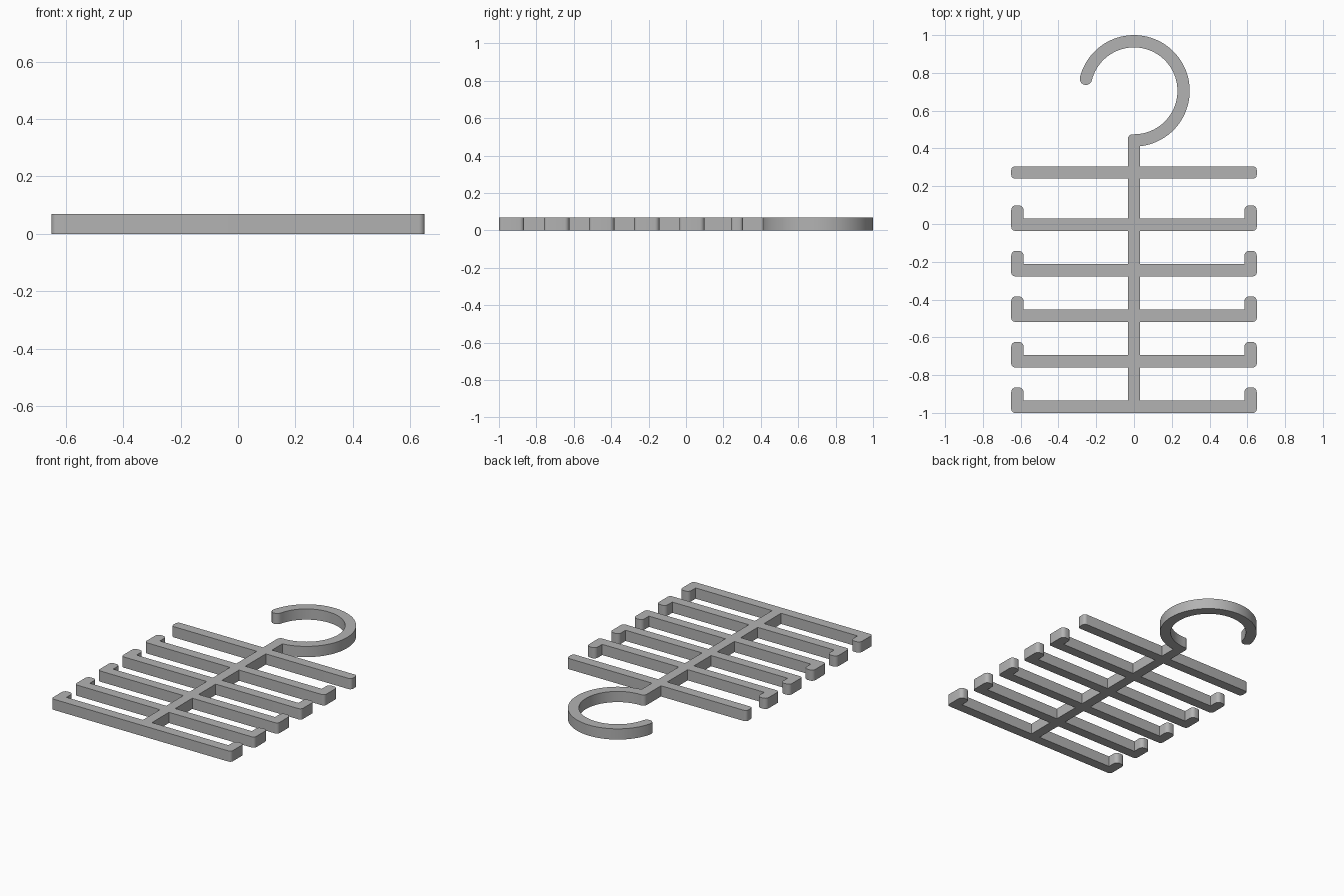
import bpy
import bmesh
from math import asin, pi, cos, sin, sqrt, radians
from mathutils import Vector

cube = bpy.data.objects.get("Cube")
if cube:
    bpy.data.objects.remove(cube, do_unlink=True)

THICK = 0.07            # height of the flat plate
BAR = 0.065             # width of every bar
HALF = BAR / 2
REACH = 0.65            # half length of a rung
TIP = 0.135             # height of the upturned rung ends
HOOK = Vector((0, 0.705))
OUTER, INNER = 0.295, 0.23
HOOK_END = radians(166)


def arc(center, radius, start, end, steps):
    return [center + radius * Vector((cos(a), sin(a)))
            for a in (start + (end - start) * i / steps for i in range(steps + 1))]


def rounded(corners, steps=6):
    """Turn (x, y, radius) right-angled corners into outline points."""
    points = []
    for i, (x, y, r) in enumerate(corners):
        p = Vector((x, y))
        if r == 0:
            points.append(p)
            continue
        before = (Vector(corners[i - 1][:2]) - p).normalized()
        after = (Vector(corners[i + 1][:2]) - p).normalized()
        for k in range(steps + 1):
            t = k / steps * pi / 2
            points.append(p + r * (before * (1 - sin(t)) + after * (1 - cos(t))))
    return points


# Right half of the ladder, from the bottom up
side = [(0, -1, 0)]
for i in range(5):
    y = -1 + 0.241 * i
    if i:
        side.append((HALF, y, 0))
    side += [(REACH, y, 0.02), (REACH, y + TIP, 0.025),
             (REACH - BAR, y + TIP, 0.025), (REACH - BAR, y + BAR, 0),
             (HALF, y + BAR, 0)]
# Plain top rung
y = 0.24
side += [(HALF, y, 0), (REACH, y, 0.02), (REACH, y + BAR, 0.02), (HALF, y + BAR, 0)]
right = rounded(side)
left = [Vector((-p.x, p.y)) for p in reversed(right[1:])]

# Hook: outer arc, round tip, inner arc back to the spine
middle = (OUTER + INNER) / 2
tip_center = HOOK + middle * Vector((cos(HOOK_END), sin(HOOK_END)))
hook = arc(HOOK, OUTER, -pi / 2 + asin(HALF / OUTER), HOOK_END, 64)
hook += arc(tip_center, HALF, HOOK_END, HOOK_END + pi, 12)[1:-1]
hook += arc(HOOK, INNER, HOOK_END, -pi / 2, 64)

# Rounded shoulder where the spine meets the hook
top = HOOK.y - INNER
shoulder = rounded([(0, top, 0), (-HALF, top, 0.025), (-HALF, 0.4, 0)])[1:-1]

# Extrude the whole outline into one plate
bm = bmesh.new()
outline = right + hook + shoulder + left
face = bm.faces.new([bm.verts.new((p.x, p.y, 0)) for p in outline])
extruded = bmesh.ops.extrude_face_region(bm, geom=[face], use_keep_orig=True)
verts = [v for v in extruded["geom"] if isinstance(v, bmesh.types.BMVert)]
bmesh.ops.translate(bm, verts=verts, vec=(0, 0, THICK))
bmesh.ops.recalc_face_normals(bm, faces=bm.faces)
bmesh.ops.triangulate(bm, faces=[f for f in bm.faces if len(f.verts) > 4])
mesh = bpy.data.meshes.new("hanger_rack")
bm.to_mesh(mesh)
bm.free()
rack = bpy.data.objects.new("hanger_rack", mesh)
bpy.context.collection.objects.link(rack)

# Grey plastic
grey = bpy.data.materials.new("grey_plastic")
grey.use_nodes = True
color = (0.45, 0.45, 0.45, 1)
grey.diffuse_color = color
grey.node_tree.nodes["Principled BSDF"].inputs["Base Color"].default_value = color
mesh.materials.append(grey)

bpy.ops.object.select_all(action="DESELECT")
rack.select_set(True)
bpy.context.view_layer.objects.active = rack
bpy.ops.object.shade_smooth_by_angle(angle=radians(30))
